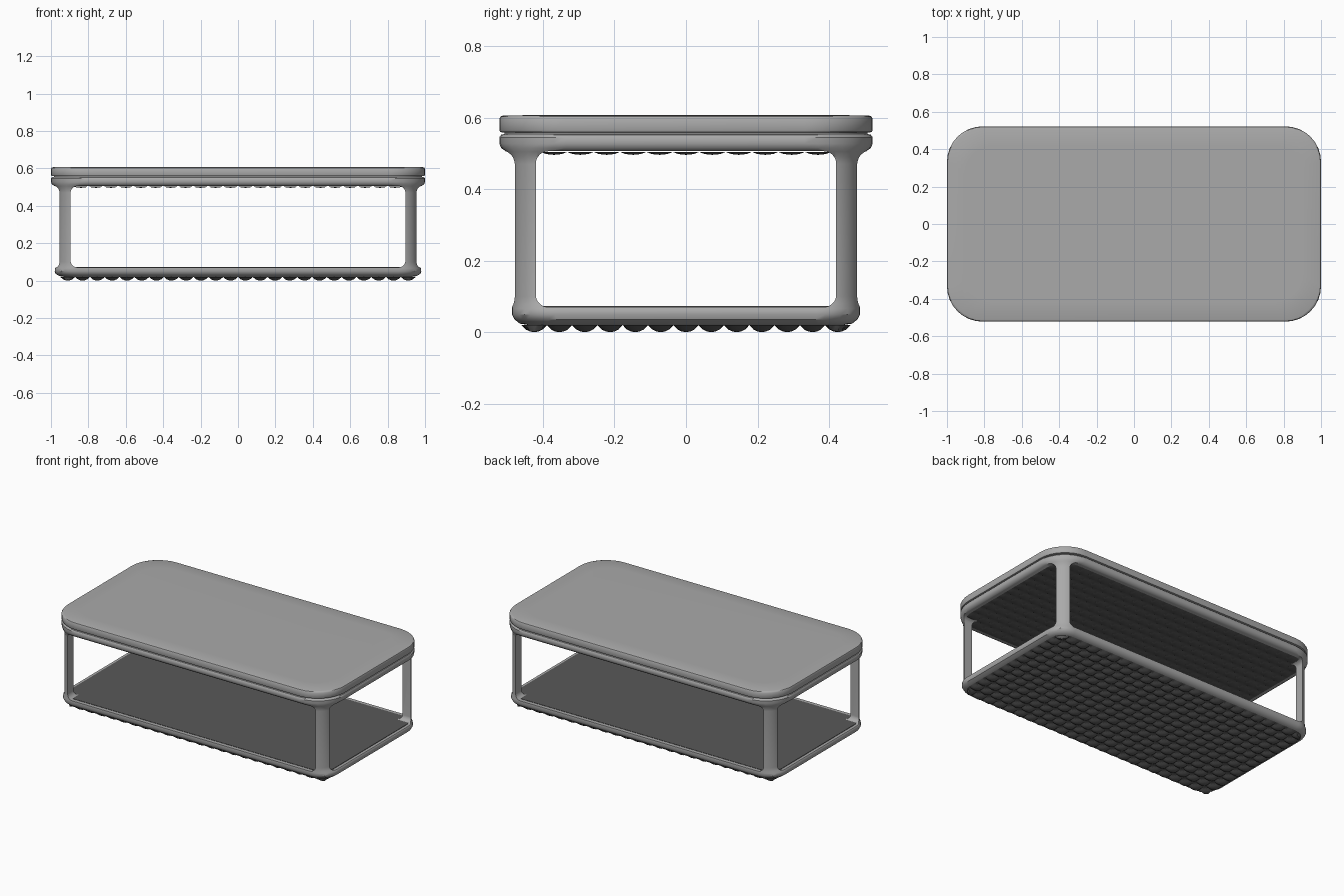
import bpy
import bmesh
from math import pi, sin, cos, hypot

cube = bpy.data.objects.get("Cube")
if cube:
    bpy.data.objects.remove(cube, do_unlink=True)


def material(name, value):
    mat = bpy.data.materials.new(name)
    mat.use_nodes = True
    color = (value, value, value, 1)
    mat.diffuse_color = color
    mat.node_tree.nodes["Principled BSDF"].inputs["Base Color"].default_value = color
    return mat


GREY = material("light grey", 0.4)
DARK = material("dark grey", 0.1)


def add_object(name, bm, mat):
    mesh = bpy.data.meshes.new(name)
    bm.to_mesh(mesh)
    bm.free()
    mesh.materials.append(mat)
    obj = bpy.data.objects.new(name, mesh)
    bpy.context.collection.objects.link(obj)
    return obj


def select(obj):
    bpy.ops.object.select_all(action='DESELECT')
    obj.select_set(True)
    bpy.context.view_layer.objects.active = obj


def smooth(obj):
    select(obj)
    bpy.ops.object.shade_smooth_by_angle(angle=pi / 5)


def rounded_rect(hx, hy, r, seg=8):
    """Outline points of a rectangle with round corners."""
    points = []
    for quarter, (sx, sy) in enumerate([(1, 1), (-1, 1), (-1, -1), (1, -1)]):
        for i in range(seg + 1):
            a = (quarter + i / seg) * pi / 2
            points.append((sx * (hx - r) + r * cos(a), sy * (hy - r) + r * sin(a)))
    return points


def loft(name, rings, mat):
    """Closed solid through a stack of equal-length rings."""
    bm = bmesh.new()
    loops = [[bm.verts.new(p) for p in ring] for ring in rings]
    n = len(loops[0])
    for low, high in zip(loops, loops[1:]):
        for i in range(n):
            j = (i + 1) % n
            bm.faces.new((low[i], low[j], high[j], high[i]))
    bm.faces.new(loops[0][::-1])
    bm.faces.new(loops[-1])
    bmesh.ops.recalc_face_normals(bm, faces=bm.faces)
    return add_object(name, bm, mat)


def slab(name, profile, mat):
    """Rounded slab from (half x, half y, corner radius, z) levels."""
    rings = [[(x, y, z) for x, y in rounded_rect(hx, hy, r)] for hx, hy, r, z in profile]
    return loft(name, rings, mat)


def bumpy_panel(name, hx, hy, r, z, amp, nx, ny, seg=6):
    """Underside sheet covered in rows of rounded bumps."""
    bm = bmesh.new()
    bmesh.ops.create_grid(bm, x_segments=nx * seg, y_segments=ny * seg, size=1)
    for v in bm.verts:
        x, y = v.co.x * hx, v.co.y * hy
        drop = amp * abs(sin((v.co.x + 1) * nx * pi / 2) * sin((v.co.y + 1) * ny * pi / 2)) ** 0.7
        dx, dy = max(abs(x) - hx + r, 0), max(abs(y) - hy + r, 0)
        d = hypot(dx, dy)
        if d > r:  # pull onto the round corner
            x = (hx - r + dx * r / d) * (1 if x > 0 else -1)
            y = (hy - r + dy * r / d) * (1 if y > 0 else -1)
            drop = 0
        v.co = (x, y, z - drop)
    bmesh.ops.reverse_faces(bm, faces=bm.faces)
    smooth(add_object(name, bm, DARK))


# Frame: rounded block with flared rims, opened through both directions
frame = slab("frame", [
    (0.93, 0.44, 0.08, 0.02),
    (0.955, 0.465, 0.10, 0.024),
    (0.975, 0.48, 0.12, 0.036),
    (0.98, 0.487, 0.12, 0.05),
    (0.978, 0.487, 0.12, 0.066),
    (0.966, 0.486, 0.11, 0.078),
    (0.96, 0.485, 0.10, 0.10),
    (0.96, 0.485, 0.10, 0.47),
    (0.965, 0.49, 0.11, 0.49),
    (0.98, 0.503, 0.14, 0.505),
    (0.995, 0.517, 0.18, 0.515),
    (1.0, 0.522, 0.19, 0.527),
    (1.0, 0.522, 0.19, 0.545),
    (0.995, 0.517, 0.19, 0.552),
    (0.985, 0.507, 0.18, 0.554),
    (0.985, 0.507, 0.18, 0.562),
], GREY)


def opening(name, half, low, high, along_x):
    mid = (low + high) / 2
    outline = rounded_rect(half, (high - low) / 2, 0.035)
    rings = [[(t, u, v + mid) if along_x else (u, t, v + mid) for u, v in outline]
             for t in (-1.3, 1.3)]
    cutter = loft(name, rings, GREY)
    cutter.hide_render = True
    mod = frame.modifiers.new(name, 'BOOLEAN')
    mod.operation = 'DIFFERENCE'
    mod.solver = 'EXACT'
    mod.object = cutter
    select(frame)
    bpy.ops.object.modifier_apply(modifier=name)
    bpy.data.objects.remove(cutter, do_unlink=True)


opening("end_opening", 0.42, 0.07, 0.506, True)
opening("side_opening", 0.895, 0.071, 0.505, False)
smooth(frame)

# Table top with softened edges
smooth(slab("table_top", [
    (0.99, 0.512, 0.185, 0.558),
    (0.998, 0.52, 0.19, 0.56),
    (1.0, 0.522, 0.19, 0.565),
    (1.0, 0.522, 0.19, 0.597),
    (0.997, 0.519, 0.19, 0.603),
    (0.988, 0.51, 0.18, 0.606),
    (0.90, 0.42, 0.15, 0.607),
], GREY))

# Shelf surface
slab("shelf_surface", [
    (0.955, 0.462, 0.09, 0.068),
    (0.955, 0.462, 0.09, 0.073),
], DARK)

# Bumpy undersides of the shelf and the top
bumpy_panel("shelf_underside", 0.95, 0.46, 0.10, 0.0195, 0.0195, 24, 13)
bumpy_panel("top_underside", 0.96, 0.48, 0.13, 0.504, 0.008, 24, 13)
